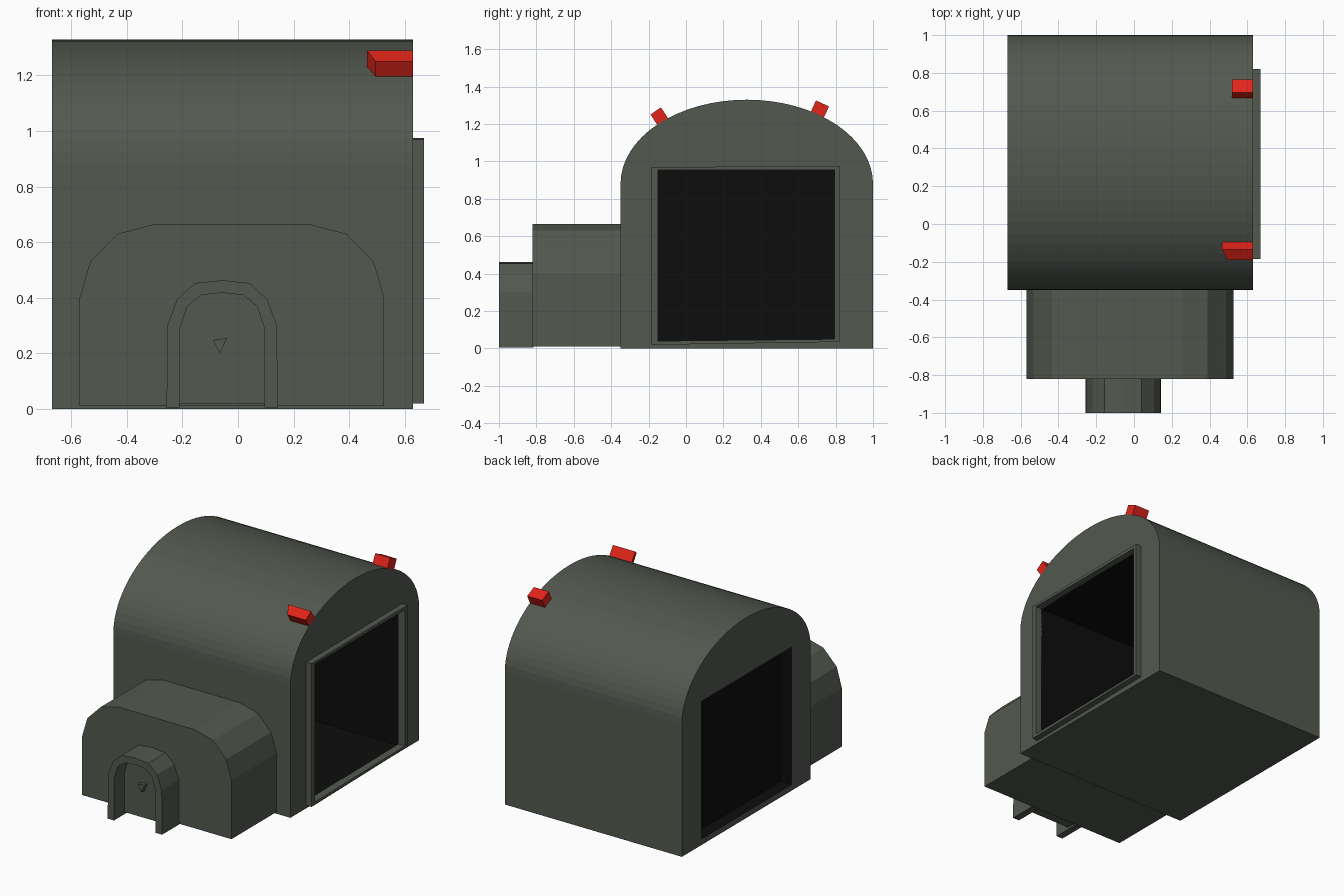
import bpy, bmesh, math

if "Cube" in bpy.data.objects:
    bpy.data.objects.remove(bpy.data.objects["Cube"])


def material(name, rgb):
    m = bpy.data.materials.new(name)
    m.diffuse_color = (*rgb, 1)
    m.use_nodes = True
    m.node_tree.nodes["Principled BSDF"].inputs["Base Color"].default_value = m.diffuse_color
    return m


GREEN = material("hull_green", (0.085, 0.10, 0.078))
BLACK = material("interior_black", (0.004, 0.004, 0.004))
RED = material("lamp_red", (0.75, 0.018, 0.01))


def prism(name, profile, axis, start, end, mat):
    """Extrude a profile along x (profile is y,z) or along y (profile is x,z).
    start may be a list giving one value per profile point."""
    n = len(profile)
    starts = start if isinstance(start, list) else [start] * n

    def place(p, d):
        return (d, p[0], p[1]) if axis == "x" else (p[0], d, p[1])

    bm = bmesh.new()
    a = [bm.verts.new(place(p, s)) for p, s in zip(profile, starts)]
    b = [bm.verts.new(place(p, end)) for p in profile]
    bm.faces.new(a)
    bm.faces.new(b[::-1])
    for i in range(n):
        j = (i + 1) % n
        bm.faces.new((a[j], a[i], b[i], b[j]))
    bmesh.ops.recalc_face_normals(bm, faces=bm.faces)
    me = bpy.data.meshes.new(name)
    bm.to_mesh(me)
    bm.free()
    me.materials.append(mat)
    ob = bpy.data.objects.new(name, me)
    bpy.context.collection.objects.link(ob)
    return ob


def rect(u0, u1, v0, v1):
    return [(u0, v0), (u1, v0), (u1, v1), (u0, v1)]


# main vaulted hall: straight walls with an elliptical roof
SEG = 32
hall_profile = [(-0.35, 0), (1.0, 0)] + [
    (0.325 + 0.675 * math.cos(math.pi * i / SEG),
     0.88 + 0.45 * math.sin(math.pi * i / SEG)) for i in range(SEG + 1)]
hall = prism("hall", hall_profile, "x", -0.67, 0.63, GREEN)

# rectangular passage through the hall, lined in black
Y0, Y1, Z0, Z1 = -0.15, 0.795, 0.04, 0.953
cutter = prism("passage_cutter", rect(Y0, Y1, Z0, Z1), "x", -0.8, 0.8, BLACK)
cutter.hide_render = True
cutter.hide_viewport = False
mod = hall.modifiers.new("passage", "BOOLEAN")
mod.object = cutter
mod.operation = "DIFFERENCE"
mod.solver = "EXACT"
mod.material_mode = "TRANSFER"
bpy.context.view_layer.objects.active = hall
bpy.ops.object.modifier_apply(modifier=mod.name)
bpy.data.objects.remove(cutter)

# closed shutter near the left end of the passage
prism("rear_shutter", rect(Y0, Y1, Z0, Z1), "x", -0.59, -0.57, BLACK)

# raised frame around the right-hand opening
for part, bar in {
    "left": rect(-0.185, Y0, 0.02, 0.97),
    "right": rect(Y1, 0.82, 0.035, 0.955),
    "bottom": [(Y0, 0.02), (0.82, 0.035), (Y1, 0.05), (Y0, Z0)],
    "top": [(Y0, Z1), (0.82, Z1), (0.82, 0.975), (Y0, 0.97)],
}.items():
    prism("door_frame_" + part, bar, "x", 0.62, 0.67, GREEN)

# front annex with chamfered shoulders, mirrored about its centre
half = [(0.548, 0.01), (0.548, 0.40), (0.51, 0.53), (0.412, 0.63), (0.278, 0.665)]
AX = -0.022
annex = [(AX + x, z) for x, z in half] + [(AX - x, z) for x, z in half[::-1]]
prism("annex", annex, "y", -0.82, -0.34, GREEN)

# entrance porch arch with recessed door
PX = -0.057
outer = [(0.20, 0.006), (0.197, 0.30), (0.162, 0.395), (0.098, 0.453)]
inner = [(0.153, 0.006), (0.152, 0.29), (0.125, 0.37), (0.075, 0.41)]


def arch(side, top):
    return ([(PX - x, z) for x, z in side] + [(PX, top)]
            + [(PX + x, z) for x, z in side[::-1]])


prism("porch_arch", arch(outer, 0.463) + arch(inner, 0.418)[::-1],
      "y", -1.0, -0.815, GREEN)
door_side = [(0.153, 0.02)] + inner[1:]
prism("porch_door", arch(door_side, 0.418), "y", -0.89, -0.815, GREEN)
prism("door_handle", [(-0.09, 0.248), (-0.065, 0.20), (-0.04, 0.255)],
      "y", -0.92, -0.885, GREEN)

# red roof lamps above the right-hand opening
prism("front_lamp",
      [(-0.19, 1.251), (-0.134, 1.289), (-0.092, 1.225), (-0.150, 1.19)],
      "x", [0.495, 0.465, 0.465, 0.495], 0.63, RED)
prism("rear_lamp",
      [(0.668, 1.267), (0.695, 1.326), (0.765, 1.294), (0.735, 1.232)],
      "x", 0.52, 0.63, RED)
